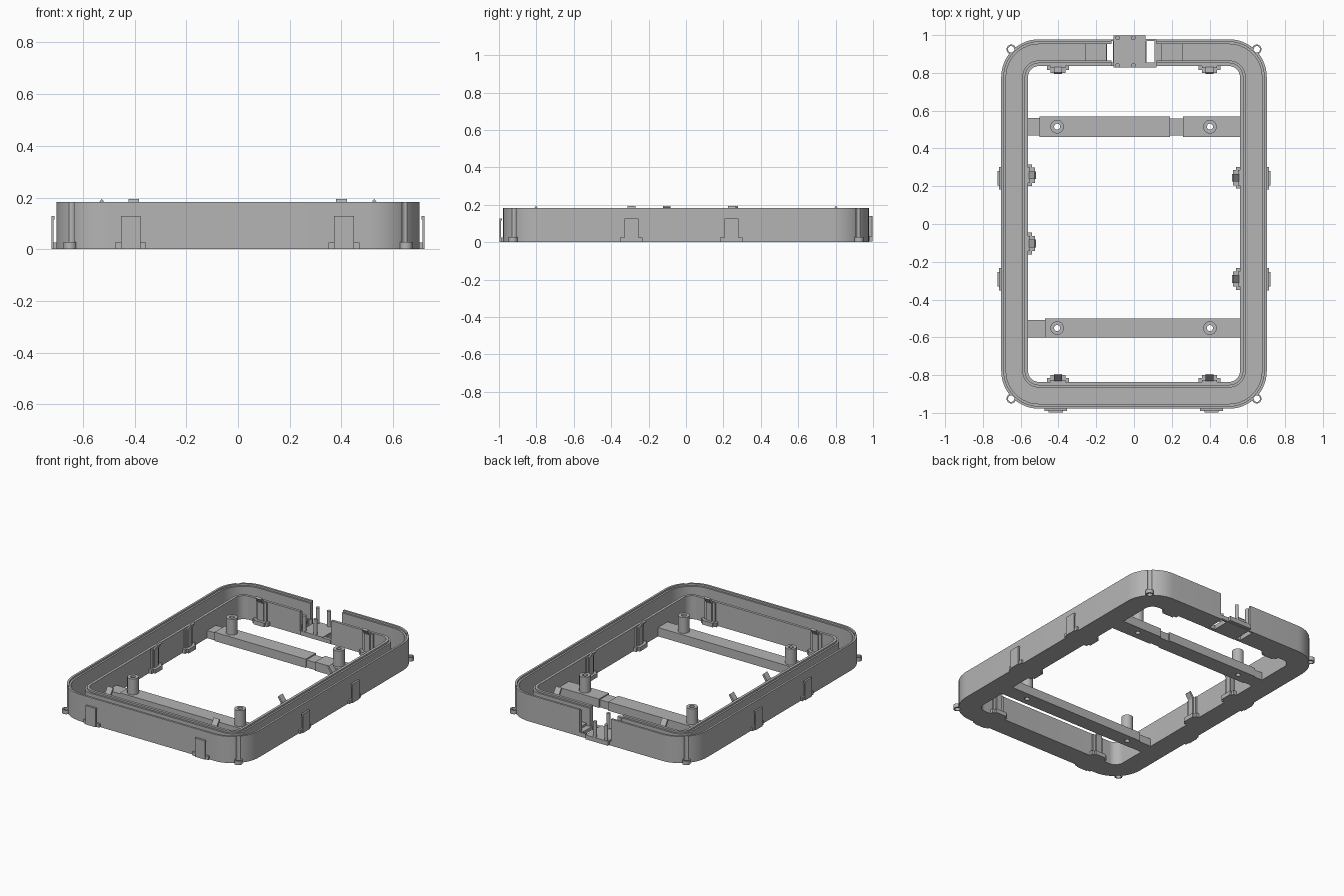
import bpy, bmesh, math
from mathutils import Matrix, Vector

if "Cube" in bpy.data.objects:
    bpy.data.objects.remove(bpy.data.objects["Cube"])

grey = bpy.data.materials.new("mid_grey")
grey.diffuse_color = (0.46, 0.46, 0.46, 1)
grey.use_nodes = True
grey.node_tree.nodes["Principled BSDF"].inputs["Base Color"].default_value = grey.diffuse_color
FLOOR = 0.025


def finish(name, bm, hide=False):
    bmesh.ops.recalc_face_normals(bm, faces=bm.faces)
    me = bpy.data.meshes.new(name)
    bm.to_mesh(me)
    bm.free()
    me.materials.append(grey)
    ob = bpy.data.objects.new(name, me)
    bpy.context.collection.objects.link(ob)
    ob.hide_render = hide
    if hide:
        ob.hide_viewport = True
    else:
        bpy.ops.object.select_all(action='DESELECT')
        ob.select_set(True)
        bpy.context.view_layer.objects.active = ob
        bpy.ops.object.shade_smooth_by_angle(angle=math.radians(30))
    return ob


def box(bm, lo, hi, M=Matrix()):
    lo, hi = Vector(lo), Vector(hi)
    T = Matrix.Translation((lo + hi) / 2) @ Matrix.Diagonal((*(hi - lo), 1))
    bmesh.ops.create_cube(bm, size=1, matrix=M @ T)


def cyl(bm, x, y, r, z0, z1, n=24):
    bmesh.ops.create_cone(bm, cap_ends=True, segments=n, radius1=r, radius2=r,
                          depth=z1 - z0, matrix=Matrix.Translation((x, y, (z0 + z1) / 2)))


def prism(bm, profile, x0, x1, M):
    """Extrude a (y, z) profile along local x."""
    a = [bm.verts.new(M @ Vector((x0, y, z))) for y, z in profile]
    b = [bm.verts.new(M @ Vector((x1, y, z))) for y, z in profile]
    bm.faces.new(a)
    bm.faces.new(b[::-1])
    for i in range(len(a)):
        j = (i + 1) % len(a)
        bm.faces.new((a[i], a[j], b[j], b[i]))


def cut(ob, cutter):
    m = ob.modifiers.new("cut", 'BOOLEAN')
    m.operation = 'DIFFERENCE'
    m.solver = 'EXACT'
    m.object = cutter


def rounded_loop(d, z, n=12):
    """Rounded rectangle inset by d from the outer outline."""
    r = 0.2 - d
    pts = []
    for k, (sx, sy) in enumerate(((1, 1), (-1, 1), (-1, -1), (1, -1))):
        for i in range(n + 1):
            a = math.pi / 2 * (k + i / n)
            pts.append((sx * 0.503 + r * math.cos(a), sy * 0.778 + r * math.sin(a), z))
    return pts


# channel-shaped frame: stepped outer wall, floor, stepped inner wall
section = [(0, 0), (0, 0.182), (0.014, 0.182), (0.014, 0.17), (0.026, 0.17), (0.026, FLOOR),
           (0.112, FLOOR), (0.112, 0.148), (0.124, 0.148), (0.124, 0.16), (0.142, 0.16), (0.142, 0)]
bm = bmesh.new()
rings = [[bm.verts.new(p) for p in rounded_loop(d, z)] for d, z in section]
for a, b in zip(rings, rings[1:] + rings[:1]):
    for i in range(len(a)):
        j = (i + 1) % len(a)
        bm.faces.new((a[i], a[j], b[j], b[i]))
frame = finish("channel_frame", bm)

# corner ears
CORNERS = [(sx * 0.65, sy * 0.925) for sx in (-1, 1) for sy in (-1, 1)]
bm = bmesh.new()
for x, y in CORNERS:
    cyl(bm, x, y, 0.025, 0, FLOOR + 0.002)
ears = finish("corner_ears", bm)

# cutters: corner holes, rear gap, floor slots
bm = bmesh.new()
for x, y in CORNERS:
    cyl(bm, x, y, 0.017, -0.1, 0.3)
holes = finish("corner_hole_cutter", bm, True)
bm = bmesh.new()
box(bm, (-0.118, 0.8, FLOOR + 0.001), (0.118, 1.1, 0.4))
gap = finish("rear_gap_cutter", bm, True)
bm = bmesh.new()
box(bm, (-0.142, 0.855, -0.1), (-0.11, 0.968, 0.06))
box(bm, (0.065, 0.855, -0.1), (0.108, 0.968, 0.06))
slots = finish("floor_slot_cutter", bm, True)
cut(ears, holes)
for c in (holes, gap, slots):
    cut(frame, c)

# rear connector plate with four pins
bm = bmesh.new()
box(bm, (-0.108, 0.828, 0.004), (0.06, 0.998, 0.034))
box(bm, (0.06, 0.828, 0.004), (0.118, 0.853, 0.03))
box(bm, (0.06, 0.97, 0.004), (0.118, 0.98, 0.03))
finish("connector_plate", bm)
bm = bmesh.new()
for x in (-0.087, -0.003):
    for y in (0.84, 0.985):
        cyl(bm, x, y, 0.012, 0.03, 0.14, 16)
finish("connector_pins", bm)

# raised channel pads beside the rear gap
bm = bmesh.new()
for s in (-1, 1):
    a, b = sorted((s * 0.145, s * 0.26))
    box(bm, (a, 0.866, 0.02), (b, 0.952, 0.04))
    a, b = sorted((s * 0.26, s * 0.37))
    box(bm, (a, 0.87, 0.02), (b, 0.948, 0.032))
finish("channel_pads", bm)

# cross bars with narrower joint sections (x0, x1, y0, y1, top)
BARS = {
    "rear_cross_bar": [(-0.565, -0.50, 0.468, 0.562, 0.052), (-0.50, 0.19, 0.46, 0.568, 0.06),
                       (0.19, 0.26, 0.468, 0.558, 0.052), (0.26, 0.565, 0.46, 0.568, 0.06)],
    "front_cross_bar": [(-0.565, -0.47, -0.6, -0.508, 0.052), (-0.47, 0.565, -0.602, -0.5, 0.06)],
}
BOSSES = [(x, y) for x in (-0.407, 0.402) for y in (0.515, -0.551)]
bm = bmesh.new()
for x, y in BOSSES:
    cyl(bm, x, y, 0.016, -0.1, 0.3)
bores = finish("boss_bore_cutter", bm, True)
for name, parts in BARS.items():
    bm = bmesh.new()
    for x0, x1, y0, y1, top in parts:
        box(bm, (x0, y0, 0), (x1, y1, top))
    cut(finish(name, bm), bores)
bm = bmesh.new()
for x, y in BOSSES:
    cyl(bm, x, y, 0.036, 0.03, 0.168)
cut(finish("screw_bosses", bm), bores)


def wall_matrix(x, y, deg):
    return Matrix.Translation((x, y, 0)) @ Matrix.Rotation(math.radians(deg), 4, 'Z')


# outer clips: local +y points away from the wall
bm = bmesh.new()
outer = [(-0.415, -0.978, 180), (0.41, -0.978, 180)]
for y in (0.243, -0.292):
    outer += [(-0.703, y, 90), (0.703, y, -90)]
for place in outer:
    M = wall_matrix(*place)
    d = 0.019
    box(bm, (-0.06, -0.005, 0), (0.06, 0.012, FLOOR), M)
    prism(bm, [(0, 0), (d, 0), (d, 0.128), (0.006, 0.128), (0.006, 0.115),
               (0.01, 0.115), (0.01, FLOOR), (0, FLOOR)], -0.038, 0.038, M)
finish("outer_clips", bm)

# inner clips: bracket, backing plate and leaning hook
bm = bmesh.new()
inner = [(-0.403, 0.836, 180), (0.4, 0.836, 180), (-0.403, -0.836, 0), (0.4, -0.836, 0),
         (-0.561, 0.258, -90), (-0.561, -0.103, -90), (0.561, 0.245, 90), (0.561, -0.292, 90)]
for place in inner:
    M = wall_matrix(*place)
    box(bm, (-0.058, -0.01, 0), (0.058, 0.022, 0.028), M)
    box(bm, (-0.04, -0.005, 0), (0.04, 0.036, 0.028), M)
    box(bm, (-0.04, -0.005, 0.02), (0.04, 0.01, 0.155), M)
    prism(bm, [(0.005, 0.02), (0.018, 0.02), (0.018, 0.148), (0.042, 0.185),
               (0.034, 0.195), (0.005, 0.155)], -0.021, 0.021, M)
finish("inner_clips", bm)
